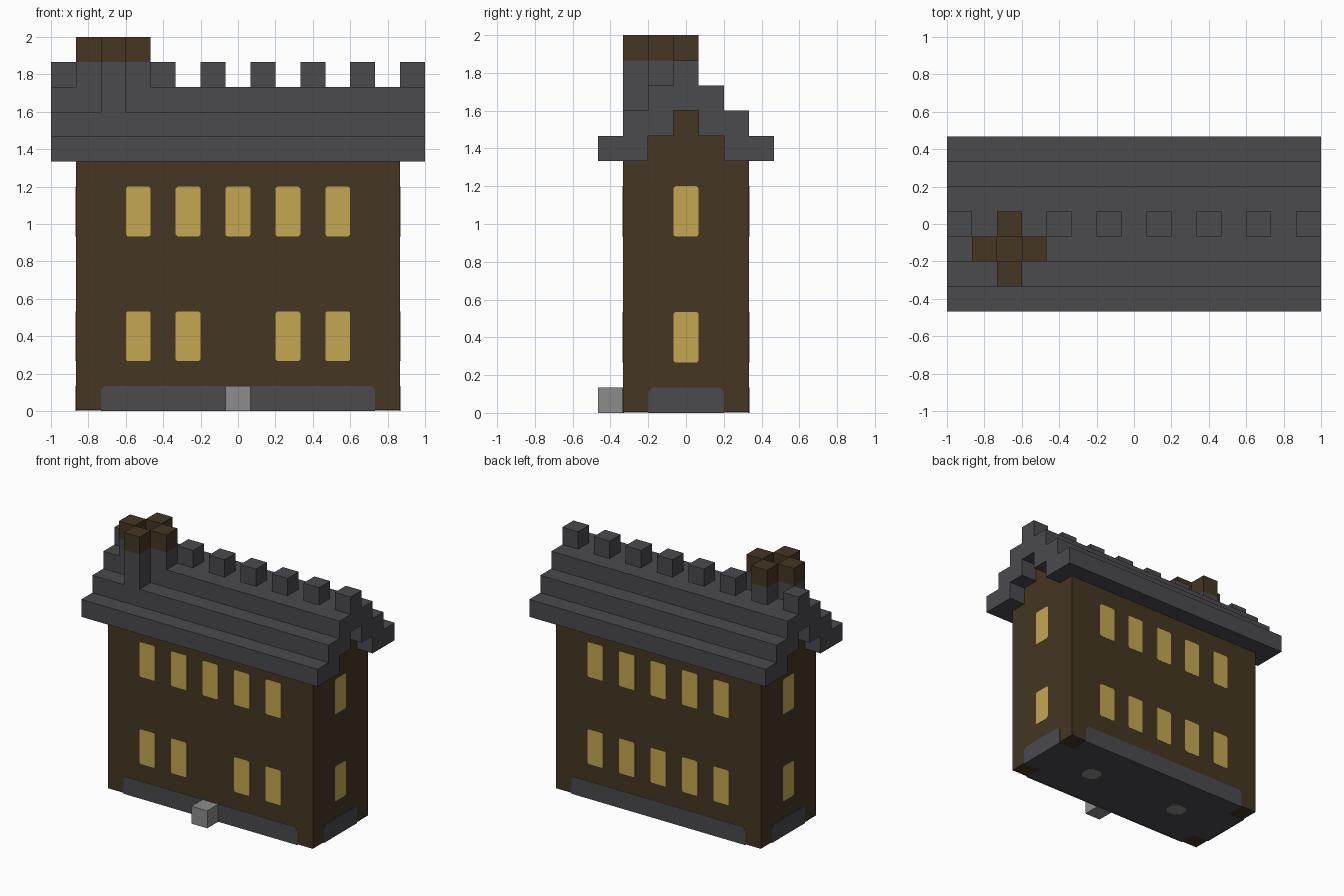
import bpy
import bmesh
from mathutils import Matrix, Vector

if "Cube" in bpy.data.objects:
    bpy.data.objects.remove(bpy.data.objects["Cube"])

U = 2 / 15  # one building block
THIN = 0.004


def material(name, r, g, b):
    m = bpy.data.materials.new(name)
    m.use_nodes = True
    m.diffuse_color = (r, g, b, 1)
    m.node_tree.nodes["Principled BSDF"].inputs["Base Color"].default_value = (r, g, b, 1)
    return m


BROWN = material("dark brown wall", 0.058, 0.037, 0.016)
SLATE = material("slate grey", 0.069, 0.067, 0.076)
GOLD = material("window gold", 0.55, 0.39, 0.08)
STONE = material("stone grey", 0.262, 0.262, 0.262)

# Frames map a profile's (a, b) and its extrusion direction to the world
UP = Matrix.Identity(3)
FRONT = Matrix(((1, 0, 0), (0, 0, -1), (0, 1, 0)))
BACK = Matrix(((-1, 0, 0), (0, 0, 1), (0, 1, 0)))
LEFT = Matrix(((0, 0, 1), (1, 0, 0), (0, 1, 0)))
RIGHT = Matrix(((0, 0, -1), (-1, 0, 0), (0, 1, 0)))


def prism(name, profile, frame, start, end, mat):
    """Extrude a closed profile along the third axis of the frame."""
    bm = bmesh.new()
    face = bm.faces.new([bm.verts.new(frame @ Vector((a, b, start))) for a, b in profile])
    out = bmesh.ops.extrude_face_region(bm, geom=[face])
    moved = [v for v in out["geom"] if isinstance(v, bmesh.types.BMVert)]
    bmesh.ops.translate(bm, verts=moved, vec=frame @ Vector((0, 0, end - start)))
    bmesh.ops.recalc_face_normals(bm, faces=bm.faces)
    mesh = bpy.data.meshes.new(name)
    bm.to_mesh(mesh)
    bm.free()
    mesh.materials.append(mat)
    ob = bpy.data.objects.new(name, mesh)
    bpy.context.collection.objects.link(ob)
    return ob


def rect(a, b, w, h):
    return [(a - w / 2, b - h / 2), (a + w / 2, b - h / 2),
            (a + w / 2, b + h / 2), (a - w / 2, b + h / 2)]


def clipped(a, b, w, h, c, bottom=True):
    """Rectangle with small clipped corners, optionally only at the top."""
    x, y = w / 2, h / 2
    low = [(-x, c - y), (c - x, -y), (x - c, -y), (x, c - y)] if bottom else [(-x, -y), (x, -y)]
    pts = low + [(x, y - c), (x - c, y), (c - x, y), (-x, y - c)]
    return [(a + p, b + q) for p, q in pts]


def mirrored(half):
    """Complete a profile given in blocks by mirroring it across the centre."""
    return [(a * U, b * U) for a, b in half] + [(-a * U, b * U) for a, b in reversed(half)]


# Walls with stepped gables
wall = mirrored([(2.5, 0.045), (2.5, 10), (1.5, 10), (1.5, 11), (0.5, 11), (0.5, 12)])
prism("walls", wall, LEFT, -6.5 * U, 6.5 * U, BROWN)

# Stepped roof, open underneath along the gables
roof = mirrored([(0.5, 12), (0.5, 11), (1.5, 11), (1.5, 10), (3.5, 10),
                 (3.5, 11), (2.5, 11), (2.5, 12), (1.5, 12), (1.5, 13)])
prism("roof", roof, LEFT, -7.5 * U, 7.5 * U, SLATE)

# Ridge blocks, leaving room for the chimney
for x in (-7, -3, -1, 1, 3, 5, 7):
    prism("ridge_block", rect(x * U, 0, U, U), UP, 13 * U, 14 * U, SLATE)

# Cross-shaped chimney with four pots around an opening
cx, cy = -5 * U, -U
for name, w, d in (("chimney_shaft_long", 1, 3), ("chimney_shaft_wide", 3, 1)):
    prism(name, rect(cx, cy, w * U, d * U), UP, 12 * U, 14 * U, SLATE)
for dx, dy in ((1, 0), (-1, 0), (0, 1), (0, -1)):
    prism("chimney_pot", rect(cx + dx * U, cy + dy * U, U, U), UP, 14 * U, 15 * U, BROWN)
prism("chimney_opening", rect(cx, cy, U, U), UP, 14 * U, 14 * U + THIN, BROWN)

# Windows and base panels on each side
SIDES = (("front", FRONT, 2.5, 11, (-4, -2, 2, 4), (-4, -2, 0, 2, 4)),
         ("back", BACK, 2.5, 11, (-4, -2, 0, 2, 4), (-4, -2, 0, 2, 4)),
         ("left", LEFT, 6.5, 3, (0,), (0,)),
         ("right", RIGHT, 6.5, 3, (0,), (0,)))
for side, frame, dist, width, lower, upper in SIDES:
    d = dist * U
    prism(side + "_base_panel", clipped(0, U / 2, width * U, U, 0.02, False),
          frame, d - THIN, d + THIN / 2, SLATE)
    for z, places in ((3, lower), (8, upper)):
        for a in places:
            prism(side + "_window", clipped(a * U, z * U, U, 2 * U, 0.01),
                  frame, d - THIN, d + THIN / 2, GOLD)

# Underside: floor with exposed wall corners and two stone spots
prism("floor_long", rect(0, 0, 13 * U, 3 * U), UP, 0.002, 0.01, SLATE)
prism("floor_wide", rect(0, 0, 11 * U, 5 * U), UP, 0.002, 0.01, SLATE)
for x in (-3, 3):
    prism("floor_spot", clipped(x * U, 0, U, U, 0.035), UP, 0, 0.009, STONE)

# Doorstep
prism("doorstep", rect(0, -3 * U, U, U), UP, 0, U, STONE)
